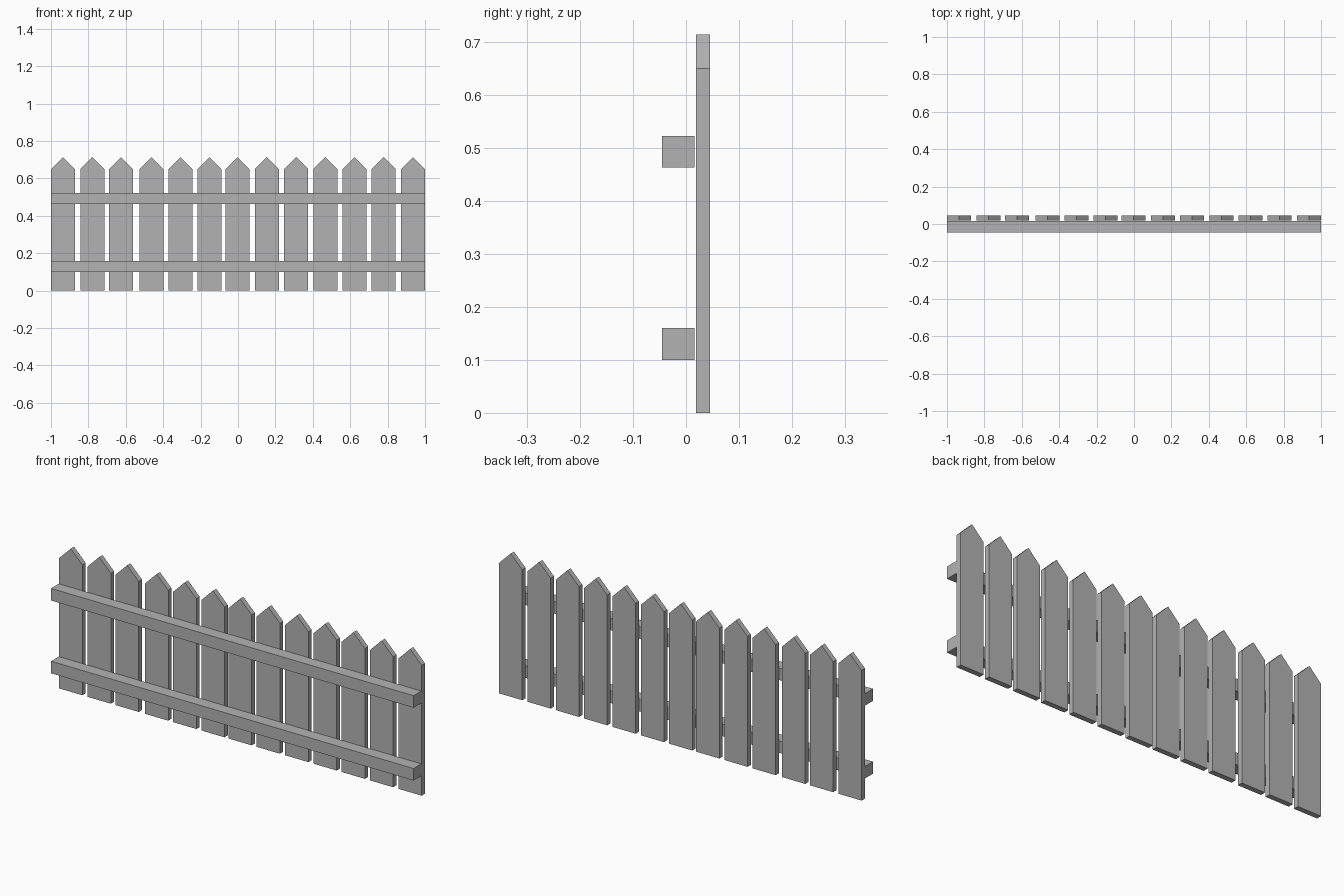
import bpy
import bmesh

cube = bpy.data.objects.get("Cube")
if cube:
    bpy.data.objects.remove(cube, do_unlink=True)

grey = bpy.data.materials.new("plain grey")
grey.use_nodes = True
colour = (0.45, 0.45, 0.45, 1)
grey.diffuse_color = colour
grey.node_tree.nodes["Principled BSDF"].inputs["Base Color"].default_value = colour


def extruded(name, outline, y_front, y_back):
    """Solid from an x-z outline, running from y_front to y_back."""
    bm = bmesh.new()
    face = bm.faces.new([bm.verts.new((x, y_front, z)) for x, z in outline])
    new = bmesh.ops.extrude_face_region(bm, geom=[face])["geom"]
    moved = [v for v in new if isinstance(v, bmesh.types.BMVert)]
    bmesh.ops.translate(bm, verts=moved, vec=(0, y_back - y_front, 0))
    bmesh.ops.recalc_face_normals(bm, faces=bm.faces)
    mesh = bpy.data.meshes.new(name)
    bm.to_mesh(mesh)
    bm.free()
    mesh.materials.append(grey)
    obj = bpy.data.objects.new(name, mesh)
    bpy.context.collection.objects.link(obj)
    return obj


# Pointed pickets, slightly unevenly spaced
HALF, SHOULDER, TIP = 0.064, 0.65, 0.714
picket_outline = [(-HALF, 0), (HALF, 0), (HALF, SHOULDER), (0, TIP), (-HALF, SHOULDER)]
centres = [-0.936, -0.779, -0.625, -0.462, -0.307, -0.152, -0.002,
           0.154, 0.311, 0.467, 0.623, 0.779, 0.936]
for i, x in enumerate(centres, 1):
    picket = extruded(f"picket_{i}", picket_outline, 0.019, 0.045)
    picket.location.x = x

# Two horizontal rails, standing just clear of the pickets
for name, z in (("lower_rail", 0.1), ("upper_rail", 0.463)):
    extruded(name, [(-1, z), (1, z), (1, z + 0.06), (-1, z + 0.06)], -0.045, 0.016)
